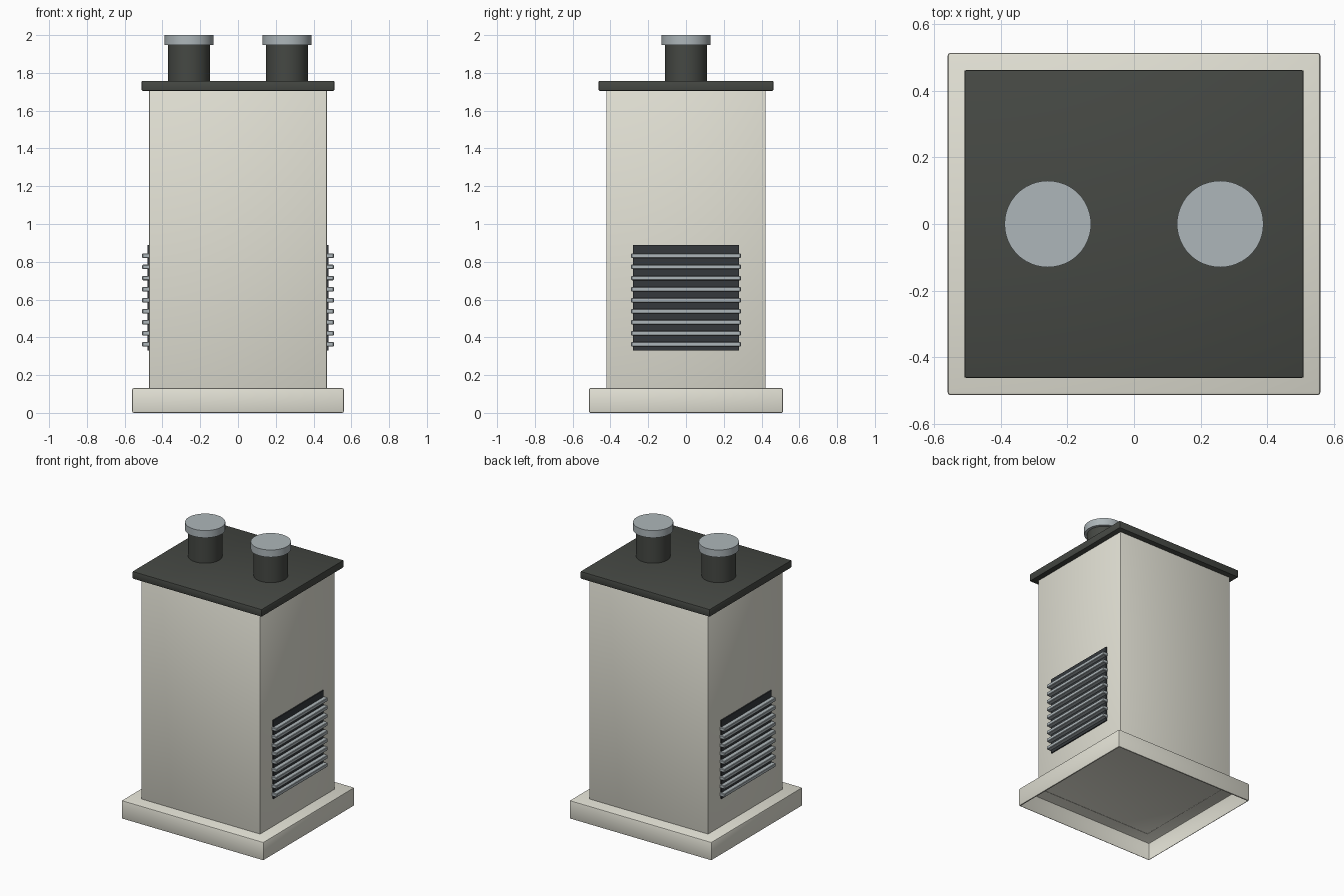
import bpy, bmesh
from mathutils import Matrix

if "Cube" in bpy.data.objects:
    bpy.data.objects.remove(bpy.data.objects["Cube"])


def material(name, rgb):
    m = bpy.data.materials.new(name)
    m.diffuse_color = (*rgb, 1)
    m.use_nodes = True
    m.node_tree.nodes["Principled BSDF"].inputs["Base Color"].default_value = m.diffuse_color
    return m


BEIGE = material("beige_paint", (0.77, 0.76, 0.67))
DARK = material("dark_metal", (0.06, 0.065, 0.057))
STEEL = material("pale_steel", (0.42, 0.47, 0.49))
PANEL = material("vent_dark", (0.035, 0.04, 0.045))


def finish(bm, name, mat):
    mesh = bpy.data.meshes.new(name)
    bm.to_mesh(mesh)
    bm.free()
    obj = bpy.data.objects.new(name, mesh)
    bpy.context.collection.objects.link(obj)
    mesh.materials.append(mat)
    bpy.ops.object.select_all(action='DESELECT')
    obj.select_set(True)
    bpy.context.view_layer.objects.active = obj
    bpy.ops.object.shade_smooth_by_angle()
    return obj


def box(name, x, y, z, mat, bevel=0.0, segments=2, drop=()):
    """Bevelled box from (min, max) ranges; drop removes the end faces facing -1 / +1 in z."""
    bm = bmesh.new()
    bmesh.ops.create_cube(bm, size=1)
    for v in bm.verts:
        v.co = [r[0] if c < 0 else r[1] for c, r in zip(v.co, (x, y, z))]
    if bevel:
        bmesh.ops.bevel(bm, geom=bm.edges[:], offset=bevel, segments=segments,
                        profile=0.5, affect='EDGES')
    bm.normal_update()
    ends = [f for f in bm.faces if any(f.normal.z * d > 0.99 for d in drop)]
    bmesh.ops.delete(bm, geom=ends, context='FACES')
    return finish(bm, name, mat)


def cylinder(name, x, r, z0, z1, mat):
    bm = bmesh.new()
    bmesh.ops.create_cone(bm, cap_ends=True, segments=48, radius1=r, radius2=r,
                          depth=z1 - z0,
                          matrix=Matrix.Translation((x, 0, (z0 + z1) / 2)))
    return finish(bm, name, mat)


# Hollow plinth, cabinet and roof plate
box("plinth", (-0.56, 0.56), (-0.514, 0.514), (0, 0.131), BEIGE, 0.008, drop=(-1,))
box("cabinet", (-0.47, 0.47), (-0.422, 0.422), (0.125, 1.715), BEIGE, 0.006, drop=(-1, 1))
box("roof_plate", (-0.51, 0.51), (-0.462, 0.462), (1.705, 1.758), DARK, 0.005)

for side, s in (("left", -1), ("right", 1)):
    # Exhaust stack with its cap
    cylinder(f"{side}_stack", s * 0.259, 0.111, 1.757, 1.95, DARK)
    cylinder(f"{side}_stack_cap", s * 0.259, 0.13, 1.948, 2.0, STEEL)

    # Louvre vent: dark backing and nine slats
    box(f"{side}_vent_panel", sorted((s * 0.466, s * 0.478)), (-0.281, 0.281),
        (0.33, 0.89), PANEL)
    for i in range(9):
        z = 0.363 + i * 0.0585
        box(f"{side}_slat_{i + 1}", sorted((s * 0.468, s * 0.507)), (-0.29, 0.29),
            (z - 0.012, z + 0.012), STEEL, 0.003, 1)
